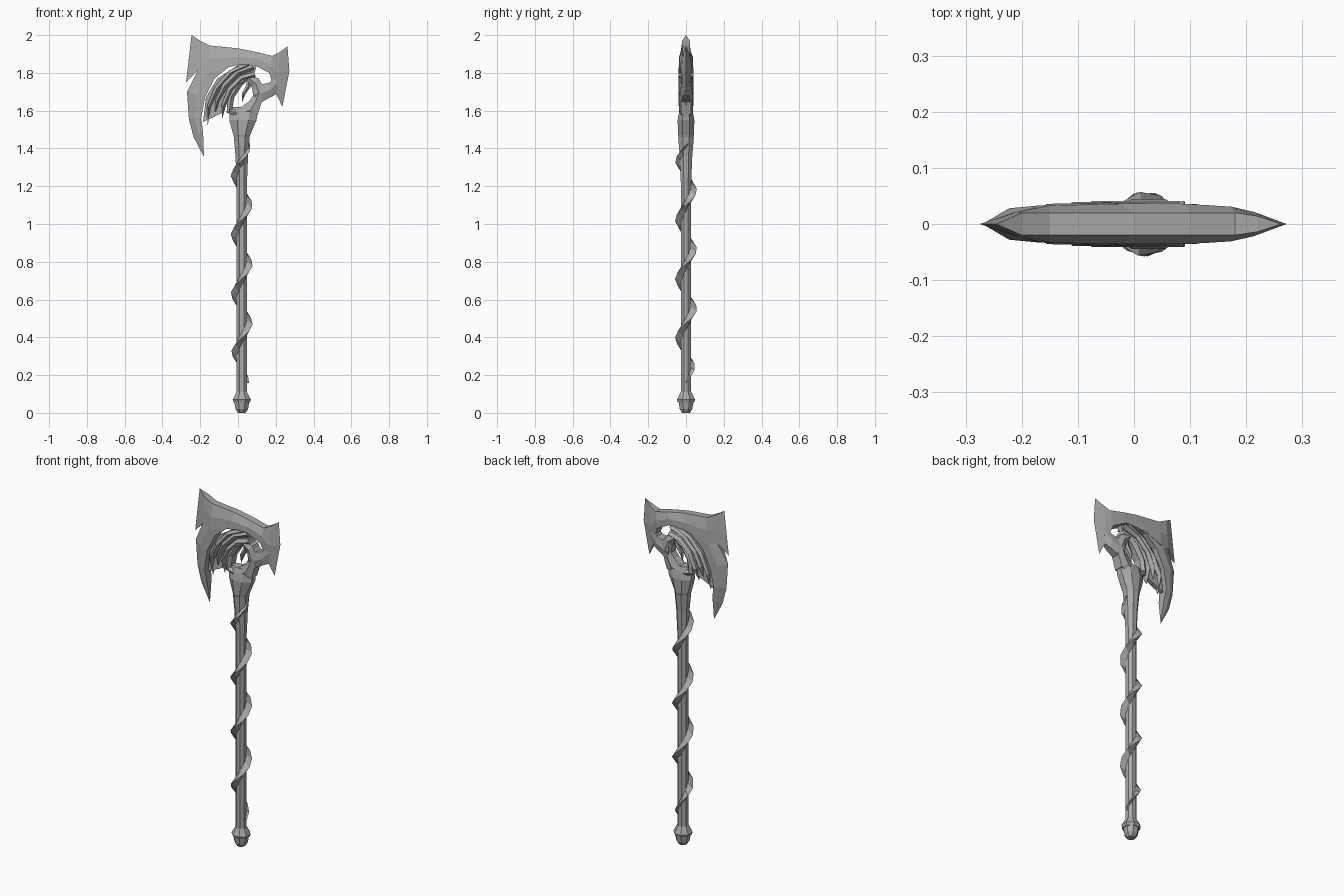
import bpy, bmesh, math
from mathutils import Vector

cube = bpy.data.objects.get("Cube")
if cube:
    bpy.data.objects.remove(cube, do_unlink=True)


def make_material(name, value):
    material = bpy.data.materials.new(name)
    material.use_nodes = True
    colour = (value, value, value, 1)
    material.diffuse_color = colour
    material.node_tree.nodes["Principled BSDF"].inputs["Base Color"].default_value = colour
    return material


STEEL = make_material("plain grey", 0.4)


def loft(name, rings, closed=False):
    """Skin a list of equal-length point rings into one flat-shaded object."""
    bm = bmesh.new()
    loops = [[bm.verts.new(p) for p in ring] for ring in rings]
    pairs = list(zip(loops, loops[1:]))
    if closed:
        pairs.append((loops[-1], loops[0]))
    else:
        bm.faces.new(loops[0])
        bm.faces.new(loops[-1])
    count = len(loops[0])
    for low, high in pairs:
        for i in range(count):
            j = (i + 1) % count
            bm.faces.new((low[i], low[j], high[j], high[i]))
    bmesh.ops.remove_doubles(bm, verts=bm.verts, dist=0.0005)
    bmesh.ops.dissolve_degenerate(bm, edges=bm.edges, dist=0.0005)
    bmesh.ops.recalc_face_normals(bm, faces=bm.faces)
    mesh = bpy.data.meshes.new(name)
    bm.to_mesh(mesh)
    bm.free()
    mesh.materials.append(STEEL)
    obj = bpy.data.objects.new(name, mesh)
    bpy.context.collection.objects.link(obj)
    return obj


def ribbon(name, outer, inner, thickness, middles=None, closed=False):
    """Ridged band between two edge lines in the xz plane, given in hundredths.
    Each thickness is (outer, middle, inner) half depth in thousandths."""
    rings = []
    for k, (a, b) in enumerate(zip(outer, inner)):
        depths = thickness[min(k, len(thickness) - 1)]
        mid = ((a[0] + b[0]) / 2, (a[1] + b[1]) / 2)
        if middles and k in middles:
            mid = middles[k]
        front = [Vector((p[0] / 100, -d / 1000, p[1] / 100))
                 for p, d in zip((a, mid, b), depths)]
        back = [Vector((p.x, -p.y, p.z)) for p in reversed(front)]
        rings.append(front + back)
    return loft(name, rings, closed)


def feather(name, path, half_width, depth):
    """Curved barb that starts at a point and widens along its path."""
    points = [Vector(p) for p in path]
    outer, inner, depths = [], [], []
    for k, p in enumerate(points):
        ahead = points[min(k + 1, len(points) - 1)]
        behind = points[max(k - 1, 0)]
        along = (ahead - behind).normalized()
        side = Vector((-along.y, along.x)) * half_width * min(1, k * 0.7)
        outer.append(p + side)
        inner.append(p - side)
        depths.append((depth * 0.7, depth, depth * 0.5) if k else (0, 0, 0))
    return ribbon(name, outer, inner, depths)


def column(name, sections, sides=8):
    """Upright faceted column from (height, centre x, x radius, y radius)."""
    rings = []
    for z, cx, rx, ry in sections:
        ring = []
        for i in range(sides):
            angle = math.tau * (i + 0.5) / sides
            ring.append((cx + rx * math.cos(angle), ry * math.sin(angle), z))
        rings.append(ring)
    return loft(name, rings)


AXIS = 0.02  # the handle sits slightly off the middle


def turned(name, profile):
    return column(name, [(z, AXIS, r, r) for z, r in profile])


# Handle and pommel
turned("handle", [(0.06, 0.029), (1.2, 0.029), (1.36, 0.036), (1.46, 0.045)])
turned("pommel_collar", [(0.055, 0.046), (0.07, 0.052), (0.11, 0.03)])
turned("pommel_cap", [(0, 0.022), (0.02, 0.036), (0.055, 0.042)])

# Socket under the head
column("head_socket", [(1.43, AXIS, 0.036, 0.036), (1.47, AXIS, 0.048, 0.045),
                       (1.55, 0.026, 0.078, 0.048), (1.59, 0.03, 0.08, 0.04),
                       (1.62, 0.03, 0.07, 0.03)])

# Vine winding up the handle, three-sided with tapered ends
PITCH, START, END, STEPS = 0.313, 0.16, 1.46, 38
vine = []
for k in range(STEPS + 1):
    t = k / STEPS
    z = START + (END - START) * t
    angle = math.tau * (z - 1.1) / PITCH
    taper = min(1, 0.15 + 6 * t, 0.15 + 9 * (1 - t))
    ring = []
    for radius, lift in ((0.022, -0.034), (0.035 + 0.023 * taper, 0), (0.022, 0.034)):
        ring.append((AXIS + radius * math.cos(angle), radius * math.sin(angle),
                     z + lift * taper))
    vine.append(ring)
loft("handle_vine", vine)

# Crown of the blade, from the left horn across to the right cutting edge
ribbon("blade_crown",
       [(-24.6, 200), (-20, 197), (-15, 194.5), (0, 193), (10, 191),
        (18, 189), (22, 191), (26.2, 194)],
       [(-27.5, 175), (-21.5, 181), (-15, 180), (-5, 184), (8, 184.5),
        (16.5, 180), (20.5, 168.5), (23.5, 162)],
       [(0, 0, 0), (20, 22, 20), (20, 33, 36), (20, 36, 38), (20, 36, 36),
        (20, 31, 30), (14, 22, 10), (0, 0, 0)],
       middles={7: (27.2, 181)})

# Long hooked claw hanging from the crown
ribbon("hooked_claw",
       [(-18, 135.5), (-23.5, 146), (-26, 155.5), (-27, 170), (-21.5, 181),
        (-12, 187), (0, 189)],
       [(-18, 135.5), (-18.5, 149), (-19.5, 156), (-17.5, 167), (-12.5, 177),
        (-5, 183), (4, 185)],
       [(0, 0, 0), (0, 18, 22), (0, 24, 28), (0, 28, 32), (18, 33, 34),
        (30, 36, 36), (30, 36, 36)])

# Feather-like barbs under the claw, each set slightly prouder
feather("outer_feather", [(-16, 152), (-15.5, 162), (-11, 172), (-4, 180), (6, 184.5)], 1.5, 36)
feather("middle_feather", [(-12.5, 156), (-11, 165), (-7, 173), (0, 180), (8, 183)], 1.5, 39)
feather("inner_feather", [(-8.5, 155.5), (-7.5, 163), (-4, 171), (2, 177), (9, 179)], 1.7, 41)

# Thin web joining the barbs
ribbon("feather_web",
       [(-18.5, 154), (-17, 167), (-11, 177), (0, 184), (10, 184)],
       [(-8, 159), (-7, 165), (-4, 172), (1, 177), (8, 178)],
       [(13, 13, 13)])

# Open ring in the middle of the head
ribbon("eye_ring",
       [(-6, 159), (-5.5, 167), (-1, 175), (5, 179), (11, 177), (14, 171),
        (12.5, 164.5), (10.5, 158), (2, 156)],
       [(-3, 161), (-2, 167), (2, 173), (5, 176), (7.5, 172), (8, 168),
        (6, 165), (3, 163), (0, 160)],
       [(26, 36, 22)], closed=True)
feather("eye_fang", [(2, 164), (3, 169), (5.5, 173), (6, 178)], 1.3, 18)

# Arm from the ring to the right cutting edge
ribbon("right_arm",
       [(9, 178), (13, 174), (17, 175), (21, 181)],
       [(9, 160), (12.5, 164.5), (17, 167), (21, 169)],
       [(26, 34, 24), (26, 34, 22), (24, 30, 18), (14, 18, 8)])
